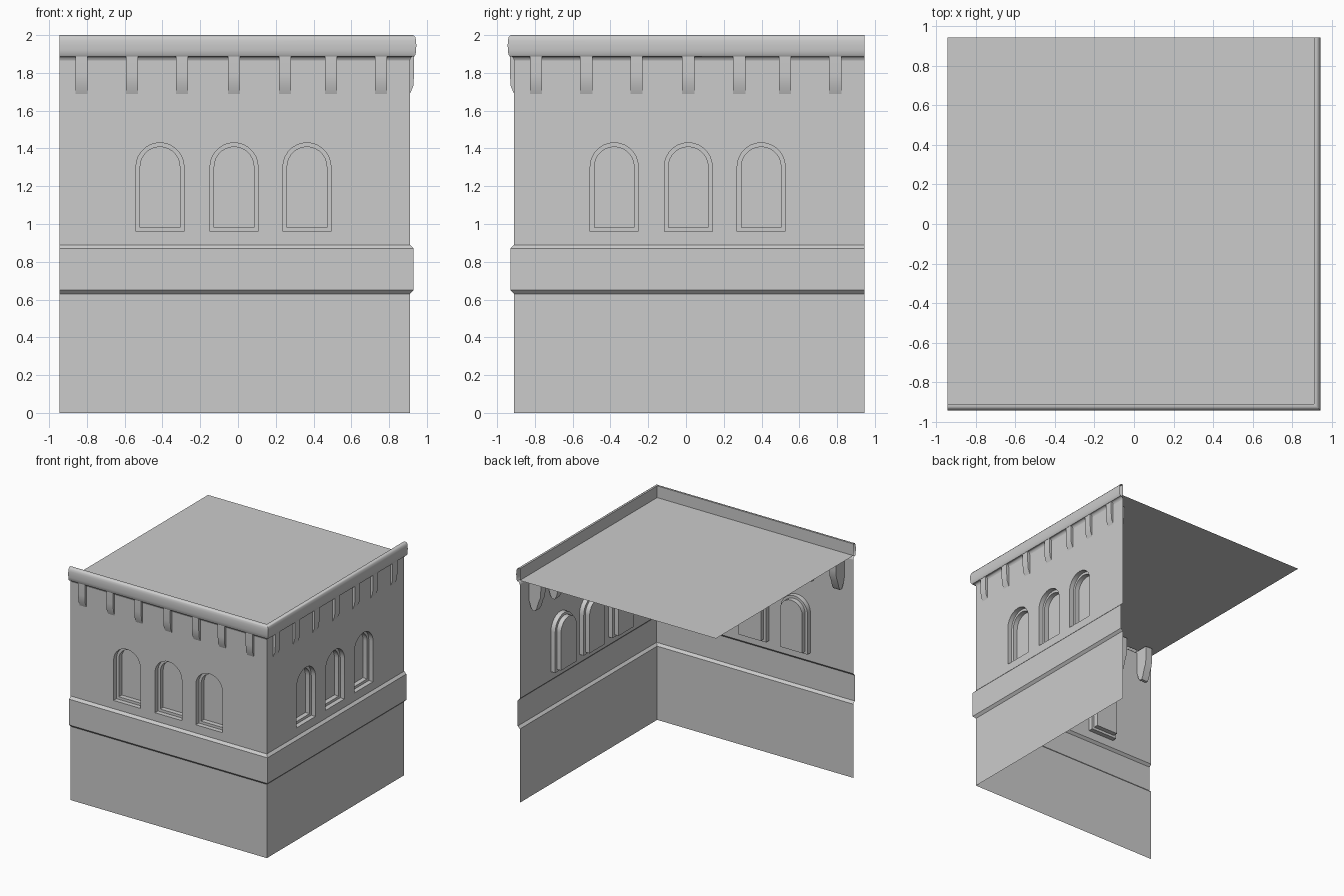
import bpy, bmesh, math
from mathutils import Vector

if "Cube" in bpy.data.objects:
    bpy.data.objects.remove(bpy.data.objects["Cube"])

W, END = 0.91, 0.945            # wall plane distance, open far ends


def place(side, u, d, z):
    """u along the wall, d outward from the wall, z up."""
    if side == "front":
        return Vector((u, -W - d, z))
    return Vector((W + d, u + 0.033, z))


def finish(name, bm, smooth=False):
    me = bpy.data.meshes.new(name)
    bm.to_mesh(me)
    bm.free()
    ob = bpy.data.objects.new(name, me)
    bpy.context.collection.objects.link(ob)
    if smooth:
        bpy.ops.object.select_all(action='DESELECT')
        ob.select_set(True)
        bpy.context.view_layer.objects.active = ob
        bpy.ops.object.shade_smooth_by_angle(angle=math.radians(40))
    return ob


def sweep(name, profile, smooth=False):
    """Mitred sweep of a (d, z) profile round the two street sides."""
    bm = bmesh.new()
    rows = [[bm.verts.new(p) for p in ((-END, -W - d, z), (W + d, -W - d, z), (W + d, END, z))]
            for d, z in profile]
    for lo, hi in zip(rows, rows[1:]):
        for i in range(2):
            bm.faces.new((lo[i], lo[i + 1], hi[i + 1], hi[i]))
    return finish(name, bm, smooth)


def arch(cx, inset):
    """Counter-clockwise outline of a round-headed window."""
    r, spring, n = 0.127 - inset, 1.303, 14
    pts = [(cx - r, 0.96 + inset), (cx + r, 0.96 + inset)]
    return pts + [(cx + r * math.cos(math.pi * i / n), spring + r * math.sin(math.pi * i / n))
                  for i in range(n + 1)]


def ring(bm, side, pts, d):
    return [bm.verts.new(place(side, u, d, z)) for u, z in pts]


def bridge(bm, a, b):
    for i in range(len(a)):
        j = (i + 1) % len(a)
        bm.faces.new((a[i], a[j], b[j], b[i]))


def loop_edges(bm, vs):
    return [bm.edges.new((vs[i], vs[(i + 1) % len(vs)])) for i in range(len(vs))]


WINDOWS = (-0.413, -0.021, 0.365)
BRACKETS = (-0.828, -0.561, -0.296, -0.021, 0.249, 0.492, 0.757)
Z0, Z1 = 0.89, 1.865

# Lower wall and projecting string course
sweep("lower_wall", [(0, 0), (0, 0.63)])
sweep("string_course", [(0, 0.63), (0.02, 0.65), (0.02, 0.87), (0, Z0)])

# Rounded cornice with parapet inner face
sweep("cornice", [(0, Z1), (0.004, 1.878), (0.014, 1.887), (0.024, 1.888), (0.030, 1.898),
                  (0.033, 1.92), (0.034, 1.945), (0.033, 1.97), (0.029, 1.988),
                  (0.021, 1.998), (0.012, 2.0), (0, 2.0), (0, 1.90)], True)

for side in ("front", "right"):
    # Upper wall with window openings
    bm = bmesh.new()
    lo, hi = (-END, W) if side == "front" else (-W - 0.033, END - 0.033)
    edges = loop_edges(bm, ring(bm, side, [(lo, Z0), (hi, Z0), (hi, Z1), (lo, Z1)], 0))
    for cx in WINDOWS:
        edges += loop_edges(bm, ring(bm, side, arch(cx, 0), 0))
    normal = Vector((0, -1, 0)) if side == "front" else Vector((1, 0, 0))
    bmesh.ops.triangle_fill(bm, use_beauty=True, use_dissolve=False, edges=edges, normal=normal)
    bm.normal_update()
    for f in bm.faces:
        if f.normal.dot(normal) < 0:
            f.normal_flip()
    finish(side + "_upper_wall", bm)

    # Stepped window recesses with blind panes
    bm = bmesh.new()
    for cx in WINDOWS:
        rings = [ring(bm, side, arch(cx, i), d)
                 for i, d in ((0, 0), (0, -0.04), (0.022, -0.04), (0.022, -0.08))]
        for a, b in zip(rings, rings[1:]):
            bridge(bm, a, b)
        bm.faces.new(rings[-1])
    finish(side + "_windows", bm, True)

    # Round-ended brackets passing through the wall under the cornice
    half = [(0.067, 1.89), (0.067, 1.79), (0.063, 1.73), (0.045, 1.688), (0.028, 1.63), (0.012, 1.605)]
    outline = [(x - 0.045, z) for x, z in half] + [(-x - 0.045, z) for x, z in reversed(half)]
    bm = bmesh.new()
    for cx in BRACKETS:
        a, b = ([bm.verts.new(place(side, cx + s, d, z)) for d, z in outline]
                for s in (-0.032, 0.032))
        bridge(bm, a, b)
        bm.faces.new(a)
        bm.faces.new(b)
    bmesh.ops.recalc_face_normals(bm, faces=bm.faces)
    finish(side + "_brackets", bm, True)

# Flat roof
bm = bmesh.new()
bm.faces.new([bm.verts.new((x, y, 1.90)) for x, y in ((-END, -W), (W, -W), (W, END), (-END, END))])
finish("roof", bm)
